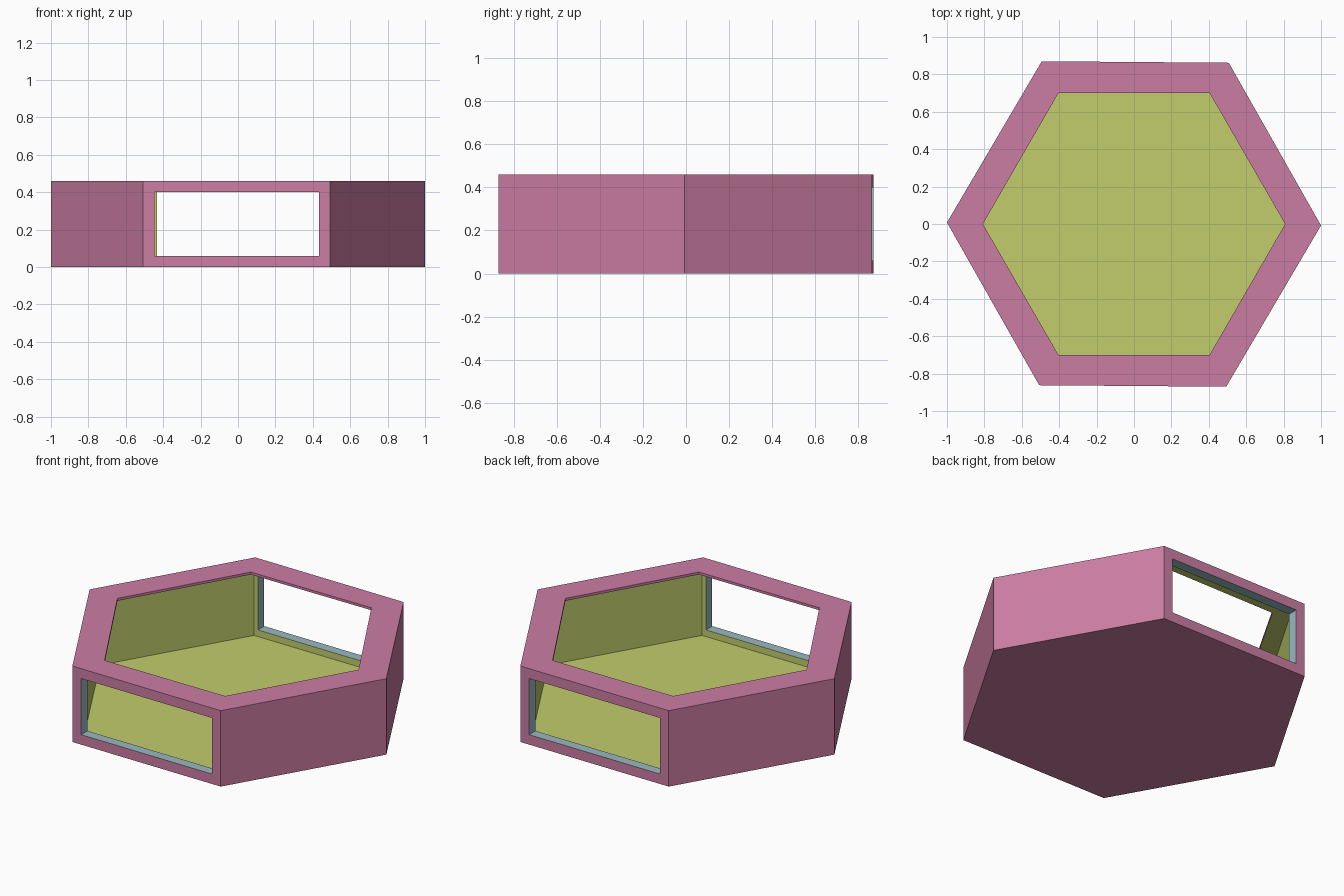
import bpy, bmesh, math
from mathutils import Vector

if "Cube" in bpy.data.objects:
    bpy.data.objects.remove(bpy.data.objects["Cube"])

H = 0.46                      # total height
R_OUT, R_CAV, R_OPEN = 1.0, 0.93, 0.808
FLOOR, LIP = 0.02, 0.015      # floor and rim thickness
WIN_HALF, WIN_LOW, WIN_HIGH = 0.44, 0.06, 0.40
TURN = math.radians(-0.45)    # slight twist of the shell


def material(name, rgb):
    m = bpy.data.materials.new(name)
    m.diffuse_color = (*rgb, 1.0)
    m.use_nodes = True
    m.node_tree.nodes["Principled BSDF"].inputs["Base Color"].default_value = m.diffuse_color
    return m


mats = [material("pink shell", (0.60, 0.205, 0.366)),
        material("olive interior", (0.54, 0.61, 0.15)),
        material("blue grey window reveal", (0.314, 0.491, 0.539))]
PINK, OLIVE, BLUE = range(3)

bm = bmesh.new()


def ring(r, z, turn=TURN):
    return [bm.verts.new((r * math.cos(turn + i * math.pi / 3),
                          r * math.sin(turn + i * math.pi / 3), z)) for i in range(6)]


def face(verts, mat):
    bm.faces.new(verts).material_index = mat


def bridge(a, b, mat, skip=()):
    for i in range(len(a)):
        if i not in skip:
            j = (i + 1) % len(a)
            face((a[i], a[j], b[j], b[i]), mat)


def window_loop(low, high, i):
    """Four window corners lying in wall i, between two rings."""
    a, b = low[i].co, low[(i + 1) % 6].co
    mid, along = (a + b) / 2, (b - a).normalized()
    return [bm.verts.new(Vector((*(mid + along * s * WIN_HALF).xy, z)))
            for s, z in ((-1, WIN_LOW), (1, WIN_LOW), (1, WIN_HIGH), (-1, WIN_HIGH))]


out_low, out_high = ring(R_OUT, 0), ring(R_OUT, H)
cav_low, cav_high = ring(R_CAV, FLOOR), ring(R_CAV, H - LIP)
open_low, open_high = ring(R_OPEN, H - LIP, 0), ring(R_OPEN, H, 0)

# floor, walls and rim
windows = (1, 4)              # back and front walls
face(out_low[::-1], PINK)
face(cav_low, OLIVE)
bridge(out_low, out_high, PINK, windows)
bridge(cav_low, cav_high, OLIVE, windows)
bridge(out_high, open_high, PINK)
bridge(open_high, open_low, PINK)
bridge(cav_high, open_low, OLIVE)

# window walls with coloured reveals
for i in windows:
    j = (i + 1) % 6
    outer = window_loop(out_low, out_high, i)
    inner = window_loop(cav_low, cav_high, i)
    bridge([out_low[i], out_low[j], out_high[j], out_high[i]], outer, PINK)
    bridge([cav_low[i], cav_low[j], cav_high[j], cav_high[i]], inner, OLIVE)
    bridge(outer, inner, BLUE)

bmesh.ops.recalc_face_normals(bm, faces=bm.faces[:])
mesh = bpy.data.meshes.new("hexagonal_tray")
bm.to_mesh(mesh)
bm.free()
for m in mats:
    mesh.materials.append(m)
tray = bpy.data.objects.new("hexagonal_tray", mesh)
bpy.context.collection.objects.link(tray)
